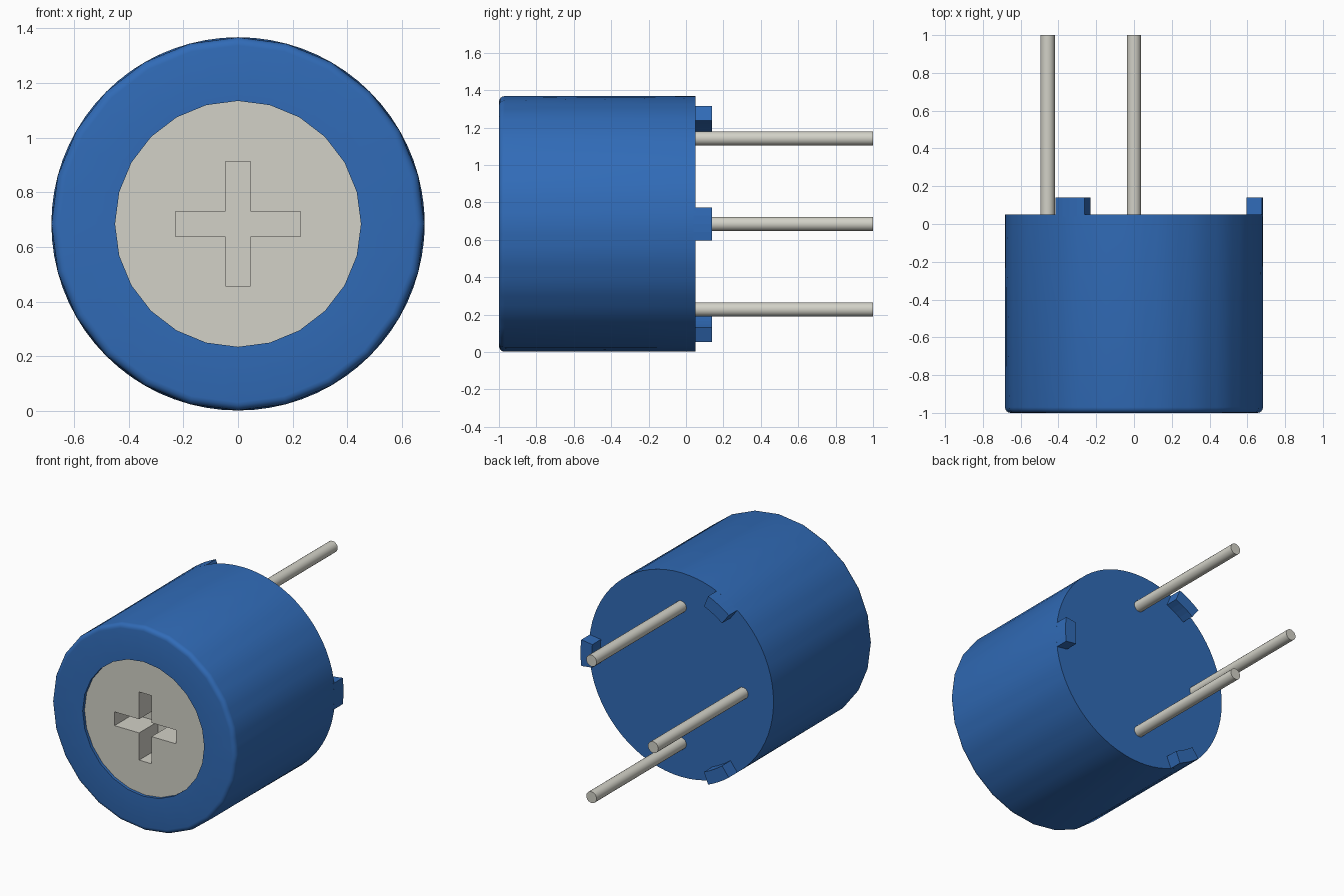
import bpy
import bmesh
from math import cos, sin, pi, radians

if "Cube" in bpy.data.objects:
    bpy.data.objects.remove(bpy.data.objects["Cube"], do_unlink=True)

AXIS_Z = 0.685
BODY_R = 0.683
FRONT_Y, BACK_Y = -1.0, 0.05


def material(name, colour):
    mat = bpy.data.materials.new(name)
    mat.use_nodes = True
    mat.diffuse_color = (*colour, 1)
    mat.node_tree.nodes["Principled BSDF"].inputs["Base Color"].default_value = (*colour, 1)
    return mat


blue = material("blue plastic", (0.03, 0.147, 0.474))
metal = material("warm grey metal", (0.645, 0.638, 0.571))


def finish(name, bm, mat, smooth=True):
    bmesh.ops.recalc_face_normals(bm, faces=bm.faces)
    mesh = bpy.data.meshes.new(name)
    bm.to_mesh(mesh)
    bm.free()
    mesh.materials.append(mat)
    obj = bpy.data.objects.new(name, mesh)
    bpy.context.collection.objects.link(obj)
    bpy.ops.object.select_all(action="DESELECT")
    obj.select_set(True)
    bpy.context.view_layer.objects.active = obj
    if smooth:
        bpy.ops.object.shade_smooth_by_angle(angle=radians(32))
    return obj


def turned(name, profile, sides, mat, x=0, z=AXIS_Z):
    """Closed solid turned about the y direction; profile rows are (radius, y, facets)."""
    bm = bmesh.new()
    rings = []
    for r, y, facets in profile:
        ring = []
        for i in range(sides):
            a = 2 * pi * i / sides
            # place the point on a polygon with the given number of facets
            step = 2 * pi / facets
            rr = r * cos(step / 2) / cos((i * facets % sides) / sides * step - step / 2)
            ring.append(bm.verts.new((x + rr * cos(a), y, z + rr * sin(a))))
        rings.append(ring)
    for a, b in zip(rings, rings[1:]):
        for i in range(sides):
            j = (i + 1) % sides
            bm.faces.new((a[i], a[j], b[j], b[i]))
    bm.faces.new(rings[0])
    bm.faces.new(rings[-1])
    return finish(name, bm, mat)


def prism(name, outline, y0, y1, mat):
    """Extrude an (x, z) outline from y0 to y1."""
    bm = bmesh.new()
    face = bm.faces.new([bm.verts.new((px, y0, AXIS_Z + pz)) for px, pz in outline])
    out = bmesh.ops.extrude_face_region(bm, geom=[face])
    verts = [v for v in out["geom"] if isinstance(v, bmesh.types.BMVert)]
    bmesh.ops.translate(bm, verts=verts, vec=(0, y1 - y0, 0))
    return finish(name, bm, mat, smooth=False)


# Housing: front socket, rounded front rim, straight wall, flat back
FILLET = 0.03
profile = [(0.45, -0.6, 24), (0.45, FRONT_Y, 24)]
for k in range(5):
    a = k * pi / 8
    profile.append((BODY_R - FILLET + FILLET * sin(a), FRONT_Y + FILLET - FILLET * cos(a), 24))
profile.append((BODY_R, BACK_Y, 72))
turned("housing", profile, 72, blue)

# Adjuster disc, slightly recessed, with a cross slot cut into it
disc = turned("adjuster_disc", [(0.45, -0.98, 24), (0.45, -0.6, 24)], 24, metal)
L, W = 0.228, 0.046
cross = [(W, W), (W, L), (-W, L), (-W, W), (-L, W), (-L, -W),
         (-W, -W), (-W, -L), (W, -L), (W, -W), (L, -W), (L, W)]
cutter = prism("slot_cutter", cross, -1.1, -0.78, metal)
cut = disc.modifiers.new("cross slot", "BOOLEAN")
cut.operation = "DIFFERENCE"
cut.solver = "EXACT"
cut.object = cutter
bpy.context.view_layer.objects.active = disc
bpy.ops.object.modifier_apply(modifier=cut.name)
bpy.data.objects.remove(cutter, do_unlink=True)

# Three standoff feet on the back rim
for n, name in enumerate(("left_foot", "upper_right_foot", "lower_right_foot")):
    middle, half = n * 2 * pi / 3, radians(7.4)
    angles = [middle + half * t for t in (-1, -0.5, 0, 0.5, 1)]
    outline = [(BODY_R * cos(a), BODY_R * sin(a)) for a in angles]
    outline += [(0.6 * cos(a), 0.6 * sin(a)) for a in reversed(angles)]
    prism(name, outline, BACK_Y - 0.01, 0.14, blue)

# Three round lead pins
for name, x, dz in (("upper_pin", 0, 0.457), ("right_pin", -0.457, 0), ("lower_pin", 0, -0.457)):
    turned(name, [(0.038, BACK_Y - 0.05, 20), (0.038, 1.0, 20)], 20, metal, x, AXIS_Z + dz)
